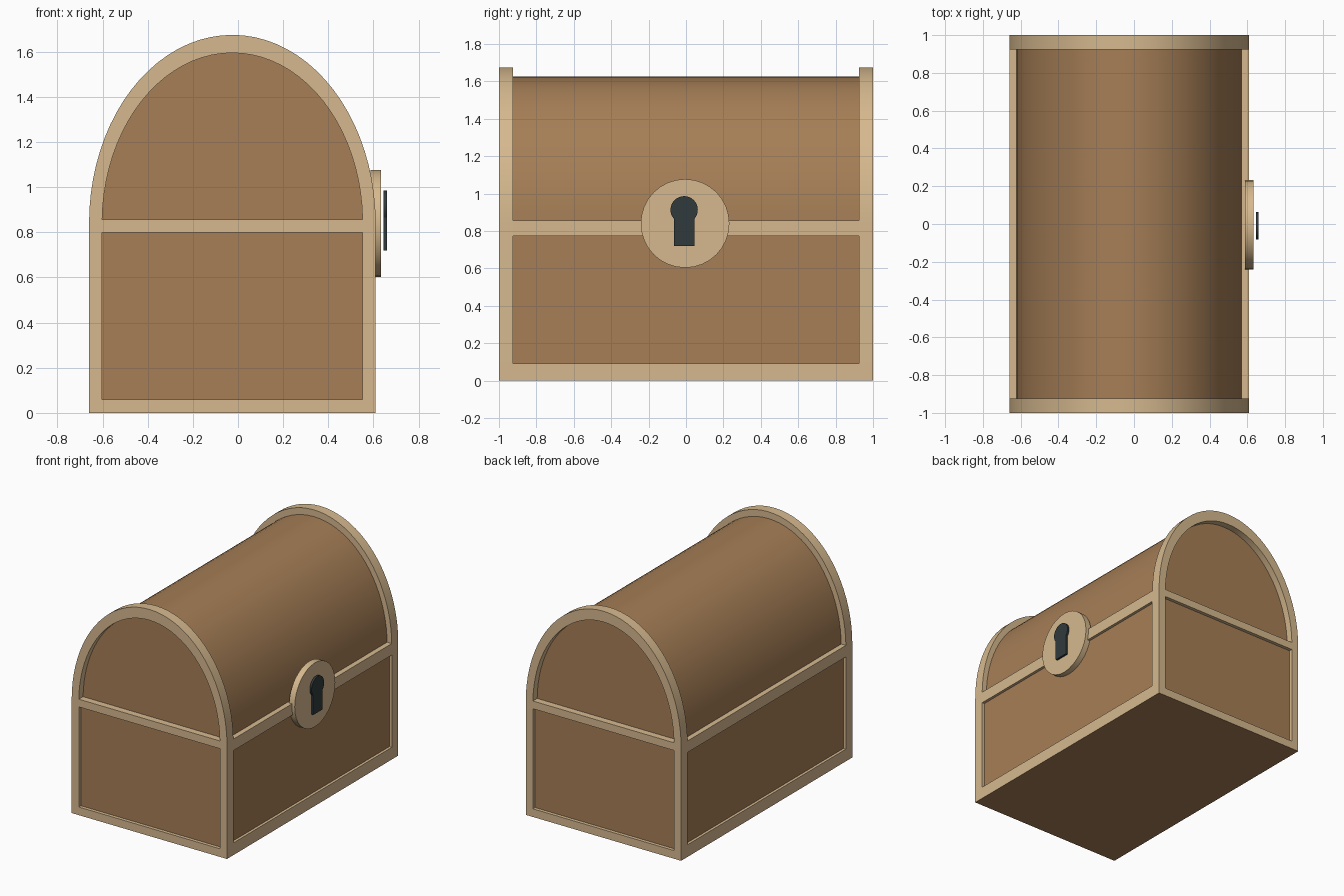
import bpy, bmesh, math

cube = bpy.data.objects.get("Cube")
if cube:
    bpy.data.objects.remove(cube, do_unlink=True)


def material(name, rgb):
    m = bpy.data.materials.new(name)
    m.use_nodes = True
    m.diffuse_color = (*rgb, 1)
    m.node_tree.nodes["Principled BSDF"].inputs["Base Color"].default_value = (*rgb, 1)
    return m


wood = material("brown wood", (0.38, 0.21, 0.093))
trim = material("tan trim", (0.67, 0.485, 0.273))
dark = material("dark iron", (0.03, 0.042, 0.045))

CX = -0.025      # middle of the chest body
HALF = 0.635     # half its depth
SPRING = 0.84    # height where the arch begins


def arc(cu, cz, ru, rz, start, end, n):
    steps = [start + (end - start) * i / n for i in range(n + 1)]
    return [(cu + ru * math.cos(a), cz + rz * math.sin(a)) for a in steps]


def rect(u0, u1, z0, z1):
    return [(u0, z0), (u1, z0), (u1, z1), (u0, z1)]


def prism(name, loops, axis, lo, hi, mat):
    """Fill an outline (later loops are holes) and extrude it along x or y."""
    bm = bmesh.new()
    edges = []
    for loop in loops:
        vs = [bm.verts.new((lo, u, z) if axis == "x" else (u, lo, z)) for u, z in loop]
        edges += [bm.edges.new((v, vs[i - 1])) for i, v in enumerate(vs)]
    bmesh.ops.triangle_fill(bm, edges=edges, use_beauty=True)
    new = bmesh.ops.extrude_face_region(bm, geom=bm.faces[:], use_keep_orig=True)["geom"]
    shift = (hi - lo, 0, 0) if axis == "x" else (0, hi - lo, 0)
    bmesh.ops.translate(bm, vec=shift, verts=[g for g in new if isinstance(g, bmesh.types.BMVert)])
    bmesh.ops.recalc_face_normals(bm, faces=bm.faces[:])
    mesh = bpy.data.meshes.new(name)
    bm.to_mesh(mesh)
    bm.free()
    mesh.materials.append(mat)
    mesh.materials.append(wood)
    # the underside is bare wood
    for p in mesh.polygons:
        if p.normal.z < -0.9 and p.center.z < 0.001:
            p.material_index = 1
    ob = bpy.data.objects.new(name, mesh)
    bpy.context.collection.objects.link(ob)
    bpy.ops.object.select_all(action="DESELECT")
    ob.select_set(True)
    bpy.context.view_layer.objects.active = ob
    bpy.ops.object.shade_smooth_by_angle(angle=math.radians(30))
    return ob


# Wooden box and barrel lid
prism("box", [rect(CX - 0.615, CX + 0.615, 0, 0.83)], "y", -0.975, 0.975, wood)
prism("lid", [arc(CX, SPRING, 0.597, 0.785, 0, math.pi, 40)], "y", -0.95, 0.95, wood)

# Arched end frames with a lower and an upper opening
outer = [(CX - HALF, 0), (CX + HALF, 0)] + arc(CX, SPRING, HALF, 0.835, 0, math.pi, 40)
lower_hole = rect(CX - 0.577, CX + 0.577, 0.06, 0.80)
tilt = math.asin(0.017 / 0.755)
upper_hole = arc(CX, SPRING, 0.577, 0.755, tilt, math.pi - tilt, 40)
for name, lo, hi in (("front", -1, -0.925), ("back", 0.925, 1)):
    prism(name + "_end_frame", [outer, lower_hole, upper_hole], "y", lo, hi, trim)

# Rails along both long sides
for name, side in (("left", 1), ("right", -1)):
    lo, hi = sorted((CX + side * 0.59, CX + side * HALF))
    for part, z0, z1 in (("bottom", 0, 0.09), ("top", 0.772, 0.857)):
        prism(f"{name}_{part}_rail", [rect(-0.925, 0.925, z0, z1)], "x", lo, hi, trim)

# Round lock plate and keyhole
full = math.tau
prism("lock_plate", [arc(-0.005, 0.84, 0.237, 0.237, 0, full * 31 / 32, 31)], "x", 0.587, 0.633, trim)
neck = math.asin(0.055 / 0.073)
keyhole = arc(-0.01, 0.913, 0.073, 0.073, neck - math.pi / 2, full * 0.75 - neck, 24)
keyhole += [(-0.065, 0.72), (0.045, 0.72)]
prism("keyhole", [keyhole], "x", 0.645, 0.66, dark)
